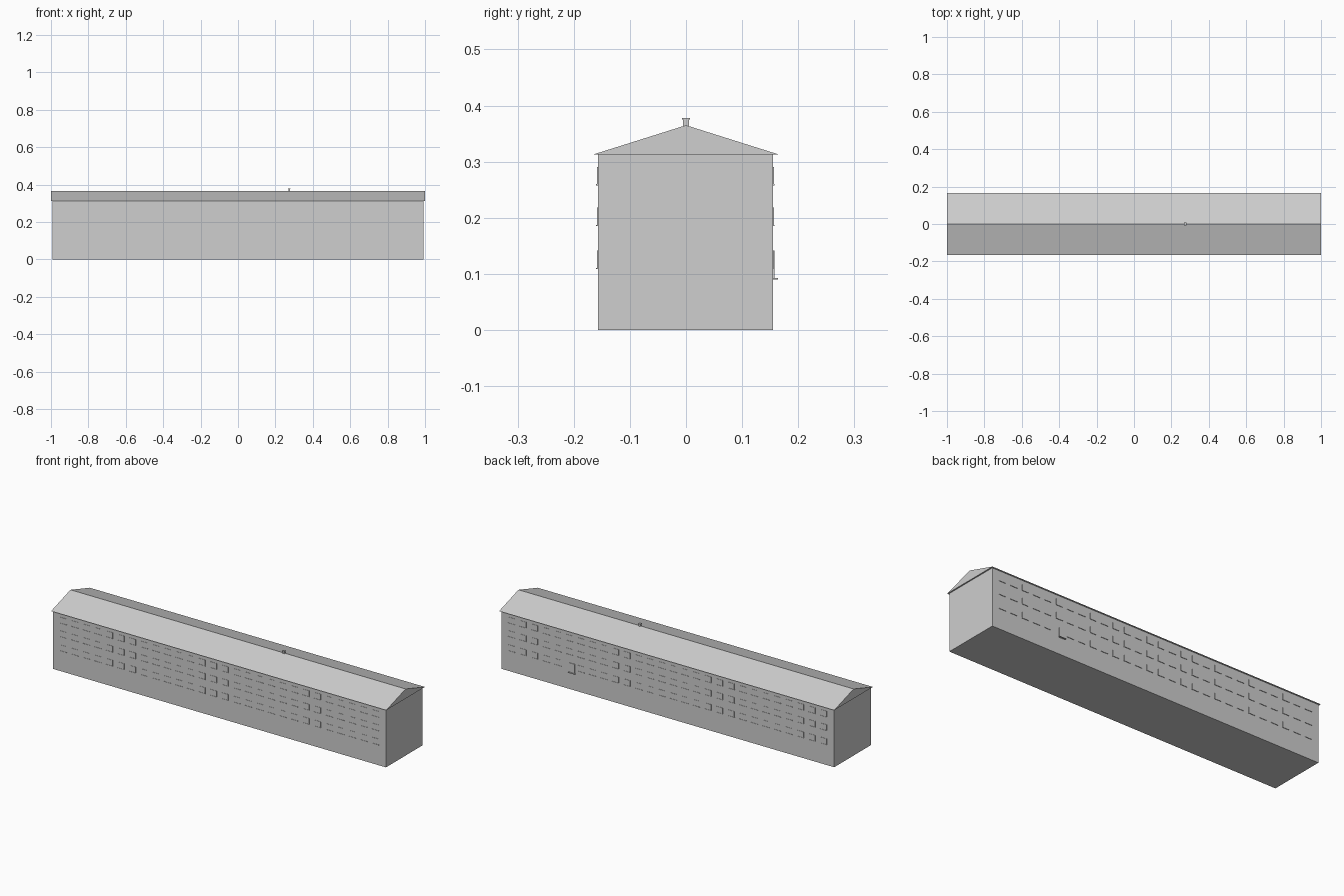
import bpy
import bmesh

old = bpy.data.objects.get("Cube")
if old:
    bpy.data.objects.remove(old, do_unlink=True)

# One plain colour for the whole building
grey = bpy.data.materials.new("plain grey")
grey.use_nodes = True
COLOUR = (0.62, 0.62, 0.62, 1)
grey.diffuse_color = COLOUR
grey.node_tree.nodes["Principled BSDF"].inputs["Base Color"].default_value = COLOUR


def finish(name, bm):
    bmesh.ops.recalc_face_normals(bm, faces=bm.faces)
    mesh = bpy.data.meshes.new(name)
    bm.to_mesh(mesh)
    bm.free()
    mesh.materials.append(grey)
    obj = bpy.data.objects.new(name, mesh)
    bpy.context.scene.collection.objects.link(obj)
    return obj


def add_box(bm, low, high):
    verts = bmesh.ops.create_cube(bm, size=1)["verts"]
    for v in verts:
        v.co = [(a + b) / 2 + c * (b - a) for a, b, c in zip(low, high, v.co)]


def box(name, low, high):
    bm = bmesh.new()
    add_box(bm, low, high)
    return finish(name, bm)


END, FRONT, BACK = 0.993, -0.157, 0.155
EAVE, SEAM = 0.314, 0.108

# Plinth and upper walls
box("plinth", (-END, FRONT, 0), (END, BACK, SEAM))
box("walls", (-END, FRONT, SEAM), (END, BACK, EAVE))

# Gabled roof with a slight overhang, extruded along the building
bm = bmesh.new()
profile = [bm.verts.new((-1, y, z)) for y, z in
           ((-0.165, 0.313), (0, 0.365), (0.165, 0.313))]
face = bm.faces.new(profile)
ext = bmesh.ops.extrude_face_region(bm, geom=[face])["geom"]
bmesh.ops.translate(bm, vec=(2, 0, 0),
                    verts=[g for g in ext if isinstance(g, bmesh.types.BMVert)])
finish("roof", bm)

# Ridge vent with a cap
bm = bmesh.new()
add_box(bm, (0.269, -0.005, 0.355), (0.279, 0.005, 0.376))
add_box(bm, (0.267, -0.007, 0.375), (0.281, 0.007, 0.378))
finish("ridge_vent", bm)

# Three rows of windows with sills on each long side
PITCH, HALF = 0.069, 0.018
DOOR_X = 0.57


def facade(name, wall, out):
    panes, sills = bmesh.new(), bmesh.new()
    for z in (0.11, 0.186, 0.259):
        for i in range(28):
            x = (i - 13.5) * PITCH
            if out > 0 and z < 0.15 and abs(x - DOOR_X) < PITCH / 2:
                continue
            for bm, half, depth, low, high in (
                    (panes, HALF, 0.0015, z, z + 0.032),
                    (sills, HALF + 0.002, 0.003, z - 0.001, z + 0.001)):
                ys = sorted((wall - out * 0.001, wall + out * depth))
                add_box(bm, (x - half, ys[0], low), (x + half, ys[1], high))
    finish(name + "_windows", panes)
    finish(name + "_sills", sills)


facade("front", FRONT, -1)
facade("back", BACK, 1)

# Back doorway with its step
box("back_door", (DOOR_X - 0.016, BACK - 0.001, 0.092),
    (DOOR_X + 0.016, BACK + 0.003, 0.142))
box("door_step", (DOOR_X - 0.02, BACK - 0.001, 0.09),
    (DOOR_X + 0.02, 0.164, 0.093))
